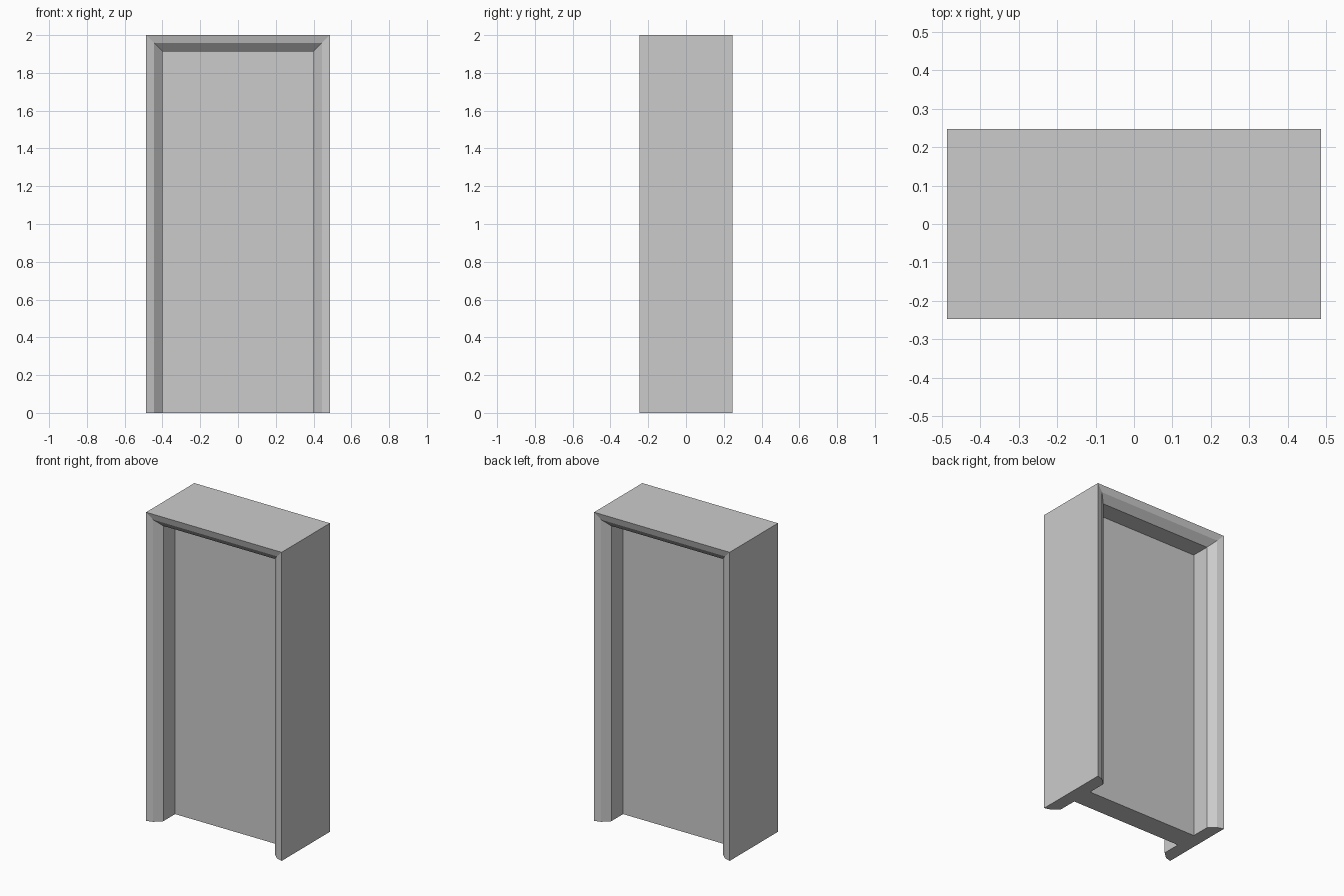
import bpy, bmesh

if "Cube" in bpy.data.objects:
    bpy.data.objects.remove(bpy.data.objects["Cube"])

W, H, D = 0.486, 2.0, 0.247   # half width, height, half depth
REVEAL, PANEL = 0.086, 0.073  # jamb width, half panel thickness


def finish(name, bm):
    bmesh.ops.recalc_face_normals(bm, faces=bm.faces)
    mesh = bpy.data.meshes.new(name)
    bm.to_mesh(mesh)
    bm.free()
    obj = bpy.data.objects.new(name, mesh)
    bpy.context.collection.objects.link(obj)
    return obj


# Door frame: moulding section (inset, y) swept round an upside-down U, same on both sides
front = [(0, -D), (0.042, -D + 0.012), (REVEAL, -D + 0.053), (REVEAL, -PANEL)]
section = front[::-1] + [(o, -y) for o, y in front]

bm = bmesh.new()
rows = []
for o, y in section:
    path = [(-W + o, 0), (-W + o, H - o), (W - o, H - o), (W - o, 0)]
    rows.append([bm.verts.new((x, y, z)) for x, z in path])
for a, b in zip(rows, rows[1:]):
    for i in range(3):
        bm.faces.new((a[i], a[i + 1], b[i + 1], b[i]))
for end in (0, 3):  # feet of the jambs
    bm.faces.new([r[end] for r in rows])
finish("door_frame", bm)

# Door panel: slab set in the frame, without the edges buried against it
bm = bmesh.new()
bmesh.ops.create_cube(bm, size=1)
bm.normal_update()
hidden = [f for f in bm.faces if abs(f.normal.x) > 0.5 or f.normal.z > 0.5]
bmesh.ops.delete(bm, geom=hidden, context='FACES_ONLY')
height = H - REVEAL
bmesh.ops.translate(bm, vec=(0, 0, 0.5), verts=bm.verts)
bmesh.ops.scale(bm, vec=(2 * (W - REVEAL), 2 * PANEL, height), verts=bm.verts)
finish("door_panel", bm)
